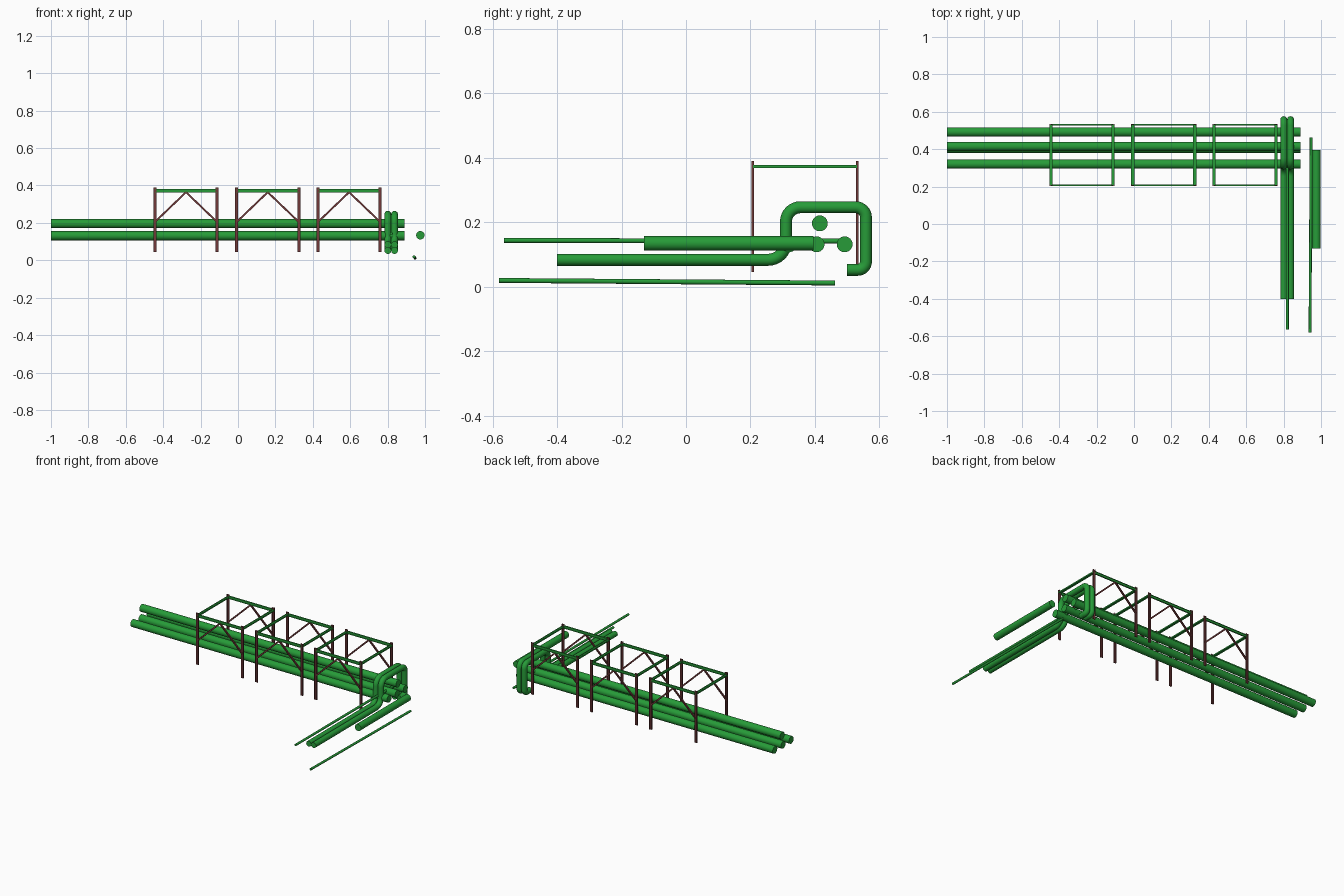
import bpy, math
from mathutils import Vector

if "Cube" in bpy.data.objects:
    bpy.data.objects.remove(bpy.data.objects["Cube"])


def material(name, rgb):
    m = bpy.data.materials.new(name)
    m.diffuse_color = (*rgb, 1)
    m.use_nodes = True
    m.node_tree.nodes["Principled BSDF"].inputs["Base Color"].default_value = m.diffuse_color
    return m


GREEN = material("pipe_green", (0.02, 0.33, 0.04))
DARK = material("frame_rust", (0.16, 0.04, 0.04))


def smooth(ob):
    bpy.ops.object.select_all(action='DESELECT')
    ob.select_set(True)
    bpy.context.view_layer.objects.active = ob
    bpy.ops.object.shade_smooth_by_angle(angle=math.radians(35))


def pipe(name, a, b, r1, r2=None, sides=24):
    """Straight capped pipe from a to b, optionally tapered."""
    a, b = Vector(a), Vector(b)
    bpy.ops.mesh.primitive_cone_add(vertices=sides, radius1=r1, radius2=r2 or r1,
                                    depth=(b - a).length, location=(a + b) / 2)
    ob = bpy.context.object
    ob.rotation_euler = (b - a).to_track_quat('Z', 'Y').to_euler()
    ob.name = name
    ob.data.materials.append(GREEN)
    smooth(ob)


def rounded_path(corners):
    """Corners are (y, z, bend radius); returns points with rounded bends."""
    pts = [Vector(c[:2]) for c in corners]
    out = [pts[0]]
    for i in range(1, len(pts) - 1):
        p, r = pts[i], corners[i][2]
        u = (pts[i - 1] - p).normalized()
        v = (pts[i + 1] - p).normalized()
        centre = p + (u + v) * r
        for k in range(9):
            t = math.pi / 2 * k / 8
            out.append(centre - v * r * math.cos(t) - u * r * math.sin(t))
    return out + [pts[-1]]


def bent_pipe(name, x, corners, r):
    path = rounded_path(corners)
    cu = bpy.data.curves.new(name, 'CURVE')
    cu.dimensions = '3D'
    sp = cu.splines.new('POLY')
    sp.points.add(len(path) - 1)
    for pt, q in zip(sp.points, path):
        pt.co = (x, q.x, q.y, 1)
    cu.bevel_depth, cu.bevel_resolution, cu.use_fill_caps = r, 4, True
    ob = bpy.data.objects.new(name, cu)
    bpy.context.collection.objects.link(ob)
    bpy.ops.object.select_all(action='DESELECT')
    ob.select_set(True)
    bpy.context.view_layer.objects.active = ob
    bpy.ops.object.convert(target='MESH')
    ob = bpy.context.object
    ob.data.materials.append(GREEN)
    smooth(ob)


def h_beam(name, a, b, width, depth, mat, across):
    """H-section beam from a to b; 'across' is the direction of its width."""
    a, b = Vector(a), Vector(b)
    d = (b - a).normalized()
    w = Vector(across)
    w = (w - d * w.dot(d)).normalized()
    n = d.cross(w)
    W, D, t = width / 2, depth / 2, 0.0015
    half = [(-W, -D), (-W + 2 * t, -D), (-W + 2 * t, -t), (W - 2 * t, -t),
            (W - 2 * t, -D), (W, -D)]
    prof = half + [(-x, -y) for x, y in half]
    k = len(prof)
    verts = [p + w * x + n * y for p in (a, b) for x, y in prof]
    faces = [(i, (i + 1) % k, (i + 1) % k + k, i + k) for i in range(k)]
    faces += [tuple(reversed(range(k))), tuple(range(k, 2 * k))]
    me = bpy.data.meshes.new(name)
    me.from_pydata(verts, [], faces)
    me.materials.append(mat)
    bpy.context.collection.objects.link(bpy.data.objects.new(name, me))


# Long main pipes: three below, one above
for i, (y, z) in enumerate([(0.32, 0.131), (0.405, 0.131), (0.492, 0.131), (0.415, 0.196)]):
    pipe(f"main_pipe_{i + 1}", (-1, y, z), (0.89, y, z), 0.0245)

# Pair of looped pipes crossing over the end of the main pipes
loop = [(-0.40, 0.083, 0), (0.31, 0.083, 0.055), (0.31, 0.246, 0.045),
        (0.558, 0.246, 0.032), (0.558, 0.052, 0.025), (0.50, 0.052, 0)]
for i, x in enumerate((0.801, 0.837)):
    bent_pipe(f"loop_pipe_{i + 1}", x, loop, 0.0185)

# Short thick side pipe and two thin pipes
pipe("side_pipe", (0.975, -0.13, 0.134), (0.975, 0.395, 0.134), 0.0225)
pipe("thin_upper_pipe", (0.82, -0.565, 0.143), (0.82, 0.475, 0.141), 0.0075, sides=12)
pipe("thin_lower_pipe", (0.941, -0.58, 0.019), (0.947, 0.462, 0.011), 0.0075, sides=12)

# Three gantry frames
X, Y, Z = (1, 0, 0), (0, 1, 0), (0, 0, 1)
Y0, Y1, TOP = 0.207, 0.531, 0.372
for f, xc in enumerate((-0.278, 0.159, 0.594)):
    x0, x1 = xc - 0.166, xc + 0.166
    tag = f"frame_{f + 1}"
    for y in (Y0, Y1):
        for x in (x0, x1):
            h_beam(tag + "_post", (x, y, 0.045), (x, y, 0.39), 0.016, 0.009, DARK, X)
            # Diagonal brace from post to middle of rail
            h_beam(tag + "_brace", (x, y, 0.205), (xc, y, 0.364), 0.010, 0.009, DARK, Z)
        h_beam(tag + "_rail", (x0, y, TOP), (x1, y, TOP), 0.018, 0.009, GREEN, Z)
    for x in (x0, x1):
        h_beam(tag + "_cross_beam", (x, Y0, TOP), (x, Y1, TOP), 0.017, 0.009, GREEN, X)
